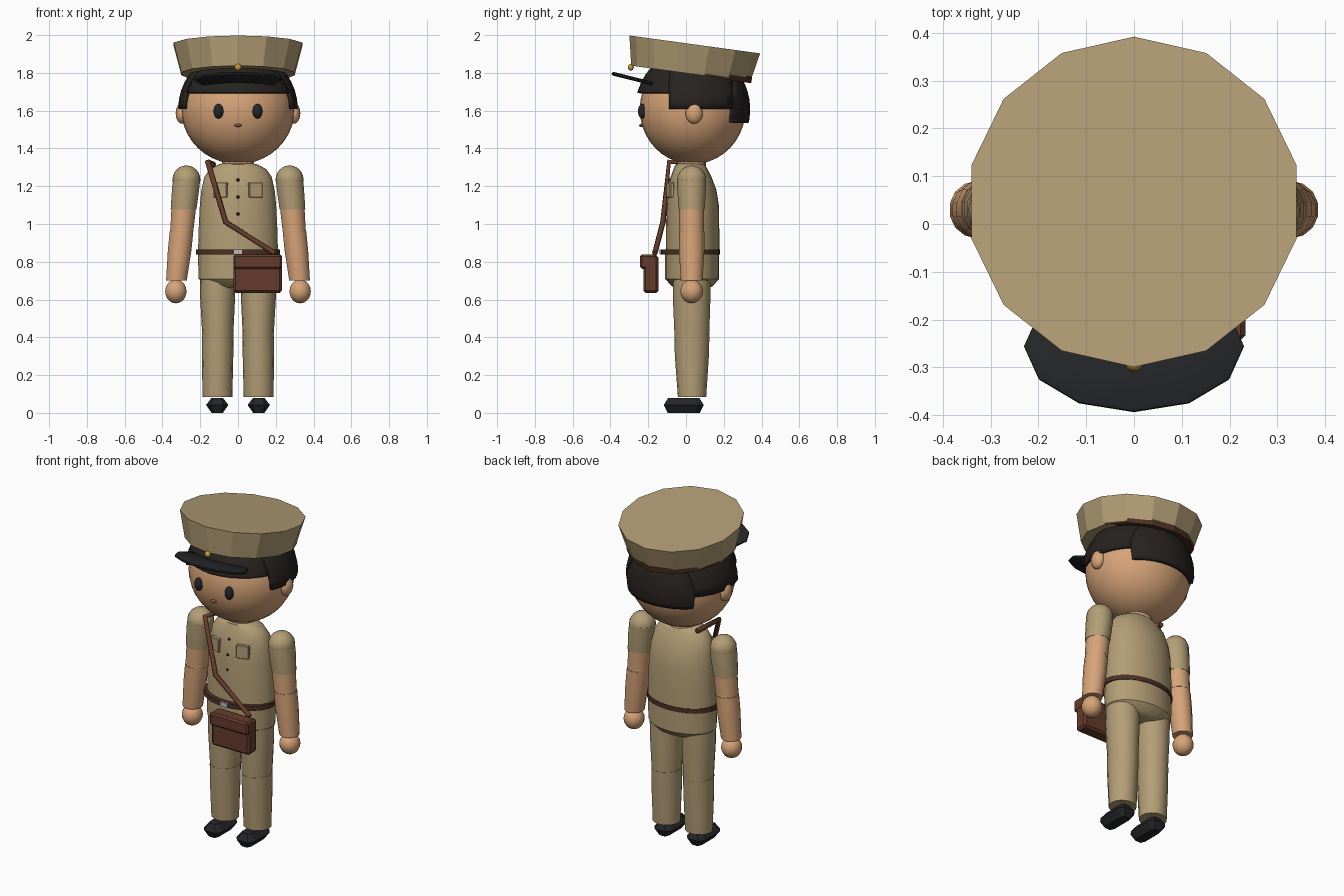
import bpy, bmesh, math
from mathutils import Vector

if "Cube" in bpy.data.objects:
    bpy.data.objects.remove(bpy.data.objects["Cube"])


def material(name, rgb):
    m = bpy.data.materials.new(name)
    m.diffuse_color = (*rgb, 1)
    m.use_nodes = True
    m.node_tree.nodes["Principled BSDF"].inputs["Base Color"].default_value = m.diffuse_color
    return m


KHAKI = material("khaki", (0.45, 0.34, 0.18))
SKIN = material("skin", (0.68, 0.37, 0.19))
HAIR = material("hair", (0.02, 0.016, 0.014))
BLACK = material("black", (0.018, 0.019, 0.021))
LEATHER = material("leather", (0.13, 0.045, 0.025))
BELT = material("belt_brown", (0.07, 0.03, 0.018))
GOLD = material("gold", (0.6, 0.36, 0.05))
SILVER = material("silver", (0.5, 0.5, 0.5))
LIP = material("lip", (0.25, 0.08, 0.05))


def finish(bm, name, mat, smooth=True):
    bmesh.ops.recalc_face_normals(bm, faces=bm.faces)
    me = bpy.data.meshes.new(name)
    bm.to_mesh(me)
    bm.free()
    me.materials.append(mat)
    o = bpy.data.objects.new(name, me)
    bpy.context.collection.objects.link(o)
    if smooth:
        bpy.ops.object.select_all(action='DESELECT')
        o.select_set(True)
        bpy.context.view_layer.objects.active = o
        bpy.ops.object.shade_smooth_by_angle(angle=math.radians(40))
    return o


def loft(name, sections, mat, n=16, smooth=True):
    """Closed skin through elliptical rings given as (x, y, z, rx, ry)."""
    bm = bmesh.new()
    rings = []
    for x, y, z, rx, ry in sections:
        rings.append([bm.verts.new((x + rx * math.sin(2 * math.pi * i / n),
                                    y + ry * math.cos(2 * math.pi * i / n), z)) for i in range(n)])
    for a, b in zip(rings, rings[1:]):
        for i in range(n):
            j = (i + 1) % n
            bm.faces.new((a[i], a[j], b[j], b[i]))
    bm.faces.new(rings[0])
    bm.faces.new(rings[-1])
    return finish(bm, name, mat, smooth)


def ball_mesh(loc, rad, u=24, v=16):
    bm = bmesh.new()
    bmesh.ops.create_uvsphere(bm, u_segments=u, v_segments=v, radius=1)
    bmesh.ops.scale(bm, vec=rad, verts=bm.verts)
    bmesh.ops.translate(bm, vec=loc, verts=bm.verts)
    return bm


def ball(name, loc, rad, mat, u=24, v=16):
    return finish(ball_mesh(loc, rad, u, v), name, mat)


def box(name, loc, size, mat, bevel=0.0, rot=0.0):
    bm = bmesh.new()
    bmesh.ops.create_cube(bm, size=1)
    bmesh.ops.scale(bm, vec=size, verts=bm.verts)
    if bevel:
        bmesh.ops.bevel(bm, geom=bm.edges[:], offset=bevel, segments=1, affect='EDGES')
    o = finish(bm, name, mat, False)
    o.location = loc
    o.rotation_euler.z = rot
    return o


# Head and face
ball("head", (0, 0.035, 1.607), (0.3, 0.28, 0.29), SKIN, 32, 20)
ball("mouth", (0, -0.236, 1.522), (0.02, 0.012, 0.009), LIP, 12, 8)
for s in (-1, 1):
    ball("eye", (s * 0.103, -0.232, 1.597), (0.026, 0.022, 0.039), BLACK, 16, 10)
    ball("ear", (s * 0.297, 0.043, 1.586), (0.033, 0.046, 0.055), SKIN, 16, 10)

# Hair: shell cut into three steps (y start, y end, lower edge)
for name, y0, y1, z0 in (("hair_front", -1, -0.09, 1.695),
                         ("hair_side", -0.09, 0.245, 1.61),
                         ("hair_back", 0.245, 1, 1.535)):
    bm = ball_mesh((0, 0.035, 1.607), (0.317, 0.305, 0.32), 32, 20)
    for co, no in (((0, y0, 0), (0, 1, 0)), ((0, y1, 0), (0, -1, 0)), ((0, 0, z0), (0, 0, 1))):
        bmesh.ops.bisect_plane(bm, geom=bm.verts[:] + bm.edges[:] + bm.faces[:],
                               plane_co=co, plane_no=no, clear_inner=True)
    o = finish(bm, name, HAIR)
    sol = o.modifiers.new("thickness", 'SOLIDIFY')
    sol.thickness = 0.022

# Cap: faceted crown, band, peak and badge
crown = loft("cap_crown", [(0, 0, 0, 0.307, 0.318), (0, 0, 0.157, 0.349, 0.349)], KHAKI, 14, False)
crown.location = (0, 0.025, 1.795)
crown.rotation_euler.x = math.radians(-7.8)
band = loft("cap_band", [(0, 0, 0, 0.306, 0.314), (0, 0, 0.035, 0.306, 0.314)], BELT, 14, False)
band.location = (0, 0.035, 1.797)
band.rotation_euler.x = math.radians(-9.5)
peak = loft("cap_peak", [(0, 0, -0.01, 0.22, 0.133), (0, 0, -0.004, 0.23, 0.141),
                         (0, 0, 0.004, 0.23, 0.141), (0, 0, 0.01, 0.22, 0.133)], BLACK, 12)
peak.location = (0, -0.256, 1.763)
peak.rotation_euler.x = math.radians(-14)
ball("cap_badge", (0, -0.292, 1.83), (0.018, 0.016, 0.018), GOLD, 12, 8)

# Torso, hips and neck
loft("neck", [(0, 0.03, 1.29, 0.085, 0.075), (0, 0.03, 1.36, 0.085, 0.075)], SKIN)
loft("jacket", [(0, 0.035, 0.84, 0.212, 0.142), (0, 0.035, 0.98, 0.208, 0.141),
                (0, 0.036, 1.1, 0.202, 0.138), (0, 0.032, 1.18, 0.194, 0.129),
                (0, 0.027, 1.25, 0.178, 0.108), (0, 0.024, 1.29, 0.15, 0.09),
                (0, 0.022, 1.315, 0.105, 0.078), (0, 0.022, 1.325, 0.06, 0.05)], KHAKI, 24)
loft("hips", [(0, 0.033, 0.66, 0.12, 0.085), (0, 0.033, 0.672, 0.165, 0.11),
              (0, 0.033, 0.71, 0.208, 0.143), (0, 0.033, 0.85, 0.213, 0.143)], KHAKI, 24)
loft("belt", [(0, 0.023, 0.838, 0.222, 0.157), (0, 0.023, 0.866, 0.222, 0.157)], BELT, 24)
box("buckle", (0, -0.133, 0.853), (0.05, 0.014, 0.026), SILVER)

# Pockets and buttons
for s in (-1, 1):
    box("chest_pocket", (s * 0.092, -0.083, 1.18), (0.074, 0.022, 0.08), KHAKI, 0.003, s * 0.28)
for z, y in ((1.233, -0.086), (1.143, -0.1), (1.053, -0.104)):
    ball("button", (0, y, z), (0.008, 0.007, 0.008), BLACK, 8, 6)

# Arms and legs
for s in (-1, 1):
    ball("shoulder", (s * 0.273, 0.03, 1.235), (0.074, 0.077, 0.075), KHAKI, 16, 12)
    loft("sleeve", [(s * 0.272, 0.03, 1.24, 0.073, 0.076), (s * 0.277, 0.03, 1.19, 0.074, 0.077),
                    (s * 0.288, 0.03, 1.078, 0.07, 0.069)], KHAKI, 14)
    loft("upper_arm", [(s * 0.286, 0.03, 1.1, 0.067, 0.067), (s * 0.297, 0.03, 0.97, 0.063, 0.065)], SKIN, 14)
    ball("elbow", (s * 0.298, 0.03, 0.965), (0.063, 0.065, 0.06), SKIN, 14, 10)
    loft("forearm", [(s * 0.299, 0.03, 0.96, 0.064, 0.067), (s * 0.309, 0.03, 0.86, 0.064, 0.067),
                     (s * 0.326, 0.03, 0.7, 0.056, 0.058)], SKIN, 14)
    ball("hand", (s * 0.329, 0.03, 0.643), (0.058, 0.06, 0.063), SKIN, 14, 10)
    loft("thigh", [(s * 0.108, 0.03, 0.74, 0.095, 0.1), (s * 0.108, 0.03, 0.6, 0.092, 0.099),
                   (s * 0.107, 0.031, 0.41, 0.082, 0.092)], KHAKI)
    ball("knee", (s * 0.107, 0.031, 0.41), (0.081, 0.091, 0.08), KHAKI, 16, 10)
    loft("shin", [(s * 0.107, 0.031, 0.41, 0.084, 0.093), (s * 0.108, 0.031, 0.3, 0.083, 0.09),
                  (s * 0.109, 0.032, 0.084, 0.079, 0.075)], KHAKI)
    # Shoe: flattened block with a wide middle
    bm = bmesh.new()
    rings = [[bm.verts.new((s * 0.11 + a * w, -0.012 + b * d, z)) for a, b in
              ((-1, -.7), (-.6, -1), (.6, -1), (1, -.7), (1, .7), (.6, 1), (-.6, 1), (-1, .7))]
             for w, d, z in ((0.03, 0.085, 0), (0.059, 0.106, 0.042), (0.03, 0.082, 0.08))]
    for a, b in zip(rings, rings[1:]):
        for i in range(8):
            bm.faces.new((a[i], a[(i + 1) % 8], b[(i + 1) % 8], b[i]))
    bm.faces.new(rings[0])
    bm.faces.new(rings[2])
    finish(bm, "shoe", BLACK, False)

# Satchel with flap
box("satchel", (0.104, -0.186, 0.735), (0.256, 0.08, 0.2), LEATHER, 0.012)
box("satchel_flap", (0.104, -0.2, 0.801), (0.258, 0.086, 0.076), LEATHER, 0.01)

# Shoulder strap
cu = bpy.data.curves.new("satchel_strap", 'CURVE')
cu.dimensions = '3D'
cu.bevel_depth = 0.015
cu.bevel_resolution = 1
cu.use_fill_caps = True
path = [(-0.13, 0.08, 1.315), (-0.16, -0.09, 1.33), (-0.066, -0.122, 1.01), (0.195, -0.165, 0.845)]
sp = cu.splines.new('POLY')
sp.points.add(len(path) - 1)
for p, co in zip(sp.points, path):
    p.co = (*co, 1)
cu.materials.append(LEATHER)
bpy.context.collection.objects.link(bpy.data.objects.new("satchel_strap", cu))
